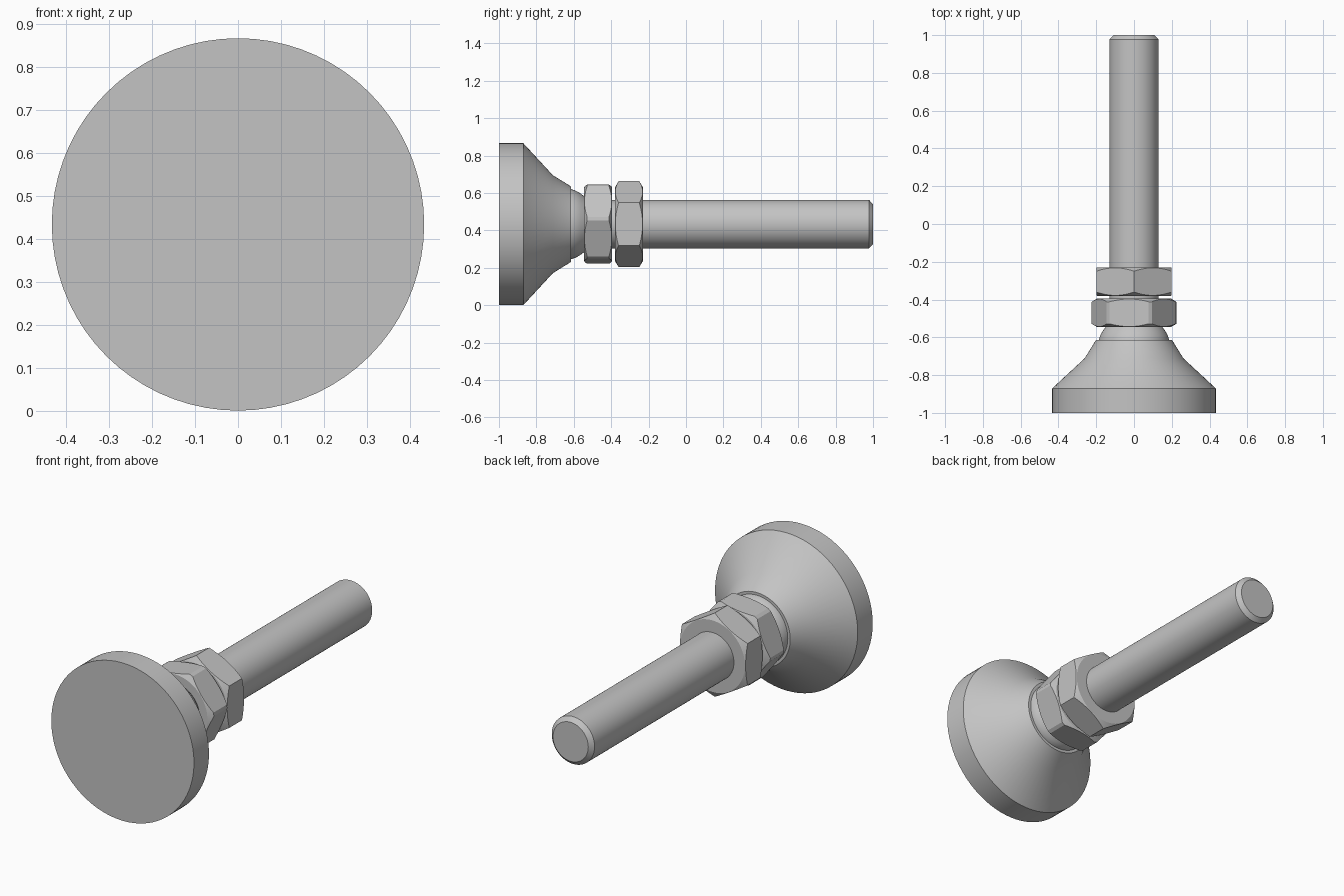
import bpy
import bmesh
from math import cos, sin, pi, radians, tan

AXIS_Z = 0.433
SIDES = 72

cube = bpy.data.objects.get("Cube")
if cube:
    bpy.data.objects.remove(cube, do_unlink=True)

steel = bpy.data.materials.new("grey_steel")
steel.use_nodes = True
grey = (0.55, 0.55, 0.55, 1)
steel.diffuse_color = grey
steel.node_tree.nodes["Principled BSDF"].inputs["Base Color"].default_value = grey


def sweep(name, rings):
    """Skin rings around the y axis; each ring is a function of angle giving (radius, y)."""
    bm = bmesh.new()
    loops = []
    for ring in rings:
        loop = []
        for i in range(SIDES):
            a = 2 * pi * i / SIDES
            r, y = ring(a)
            loop.append(bm.verts.new((r * cos(a), y, AXIS_Z + r * sin(a))))
        loops.append(loop)
    for lo, hi in zip(loops, loops[1:]):
        for i in range(SIDES):
            j = (i + 1) % SIDES
            bm.faces.new((lo[i], lo[j], hi[j], hi[i]))
    bm.faces.new(loops[0])
    bm.faces.new(loops[-1])
    bmesh.ops.recalc_face_normals(bm, faces=bm.faces)
    mesh = bpy.data.meshes.new(name)
    bm.to_mesh(mesh)
    bm.free()
    mesh.materials.append(steel)
    obj = bpy.data.objects.new(name, mesh)
    bpy.context.collection.objects.link(obj)
    bpy.ops.object.select_all(action="DESELECT")
    obj.select_set(True)
    bpy.context.view_layer.objects.active = obj
    bpy.ops.object.shade_smooth_by_angle(angle=radians(25))
    return obj


def lathe(name, profile):
    return sweep(name, [lambda a, p=p: p for p in profile])


def hex_nut(name, y0, y1, corner_radius, turn):
    """Hexagonal nut with a conical chamfer on both ends; turn is the angle of one corner."""
    flat = corner_radius * cos(pi / 6)

    def hex_radius(a):
        return flat / cos((a - turn) % (pi / 3) - pi / 6)

    def inset(a):
        return 0.002 + (hex_radius(a) - flat) * tan(pi / 6)

    return sweep(name, [
        lambda a: (flat - 0.003, y0),
        lambda a: (hex_radius(a), y0 + inset(a)),
        lambda a: (hex_radius(a), y1 - inset(a)),
        lambda a: (flat - 0.003, y1),
    ])


# Foot: flat disc, flared cone and narrow collar
lathe("foot_pad", [(0.433, -1), (0.433, -0.87), (0.262, -0.712), (0.202, -0.615)])

# Ball joint rising out of the collar
lathe("ball_neck", [(0.187, -0.63), (0.187, -0.614), (0.179, -0.59),
                    (0.165, -0.565), (0.148, -0.543)])

# Threaded rod with a chamfered tip
lathe("rod", [(0.13, -0.56), (0.13, 0.978), (0.107, 1)])

# Nuts, turned relative to each other
hex_nut("joint_nut", -0.545, -0.395, 0.23, radians(67.5))
hex_nut("lock_nut", -0.38, -0.23, 0.23, radians(90))
